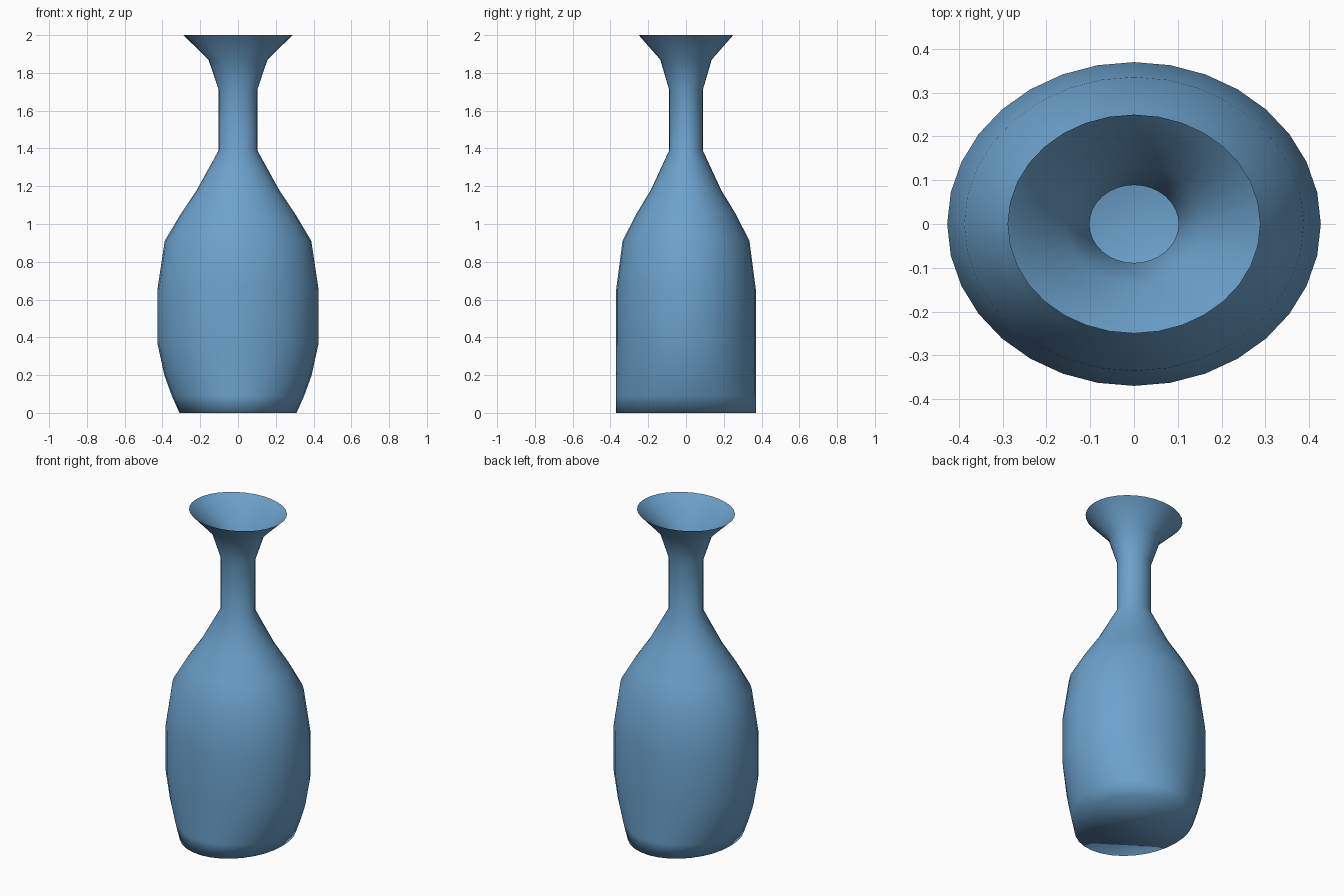
import bpy, bmesh, math

if "Cube" in bpy.data.objects:
    bpy.data.objects.remove(bpy.data.objects["Cube"])

SEGMENTS = 32

# vase profile: height, half width in x, half depth in y
PROFILE = [
    (0.00, 0.31, 0.37),
    (0.09, 0.35, 0.37),
    (0.20, 0.39, 0.37),
    (0.37, 0.427, 0.37),
    (0.65, 0.427, 0.37),
    (0.91, 0.388, 0.336),
    (1.05, 0.305, 0.265),
    (1.18, 0.218, 0.186),
    (1.39, 0.102, 0.089),
    (1.71, 0.102, 0.089),
    (1.87, 0.156, 0.136),
    (2.00, 0.289, 0.25),
]

blue = bpy.data.materials.new("blue glaze")
blue.diffuse_color = (0.15, 0.36, 0.60, 1)
blue.use_nodes = True
blue.node_tree.nodes["Principled BSDF"].inputs["Base Color"].default_value = blue.diffuse_color

bm = bmesh.new()

# elliptical rings
rings = []
for z, rx, ry in PROFILE:
    angles = [2 * math.pi * i / SEGMENTS for i in range(SEGMENTS)]
    rings.append([bm.verts.new((rx * math.cos(a), ry * math.sin(a), z)) for a in angles])

# thin wall between the rings, open at the mouth
for low, high in zip(rings, rings[1:]):
    for i in range(SEGMENTS):
        j = (i + 1) % SEGMENTS
        bm.faces.new((low[i], low[j], high[j], high[i]))

# flat base
bm.faces.new(list(reversed(rings[0])))

for face in bm.faces:
    face.smooth = True

mesh = bpy.data.meshes.new("vase")
bm.to_mesh(mesh)
bm.free()
mesh.materials.append(blue)
vase = bpy.data.objects.new("vase", mesh)
bpy.context.collection.objects.link(vase)
